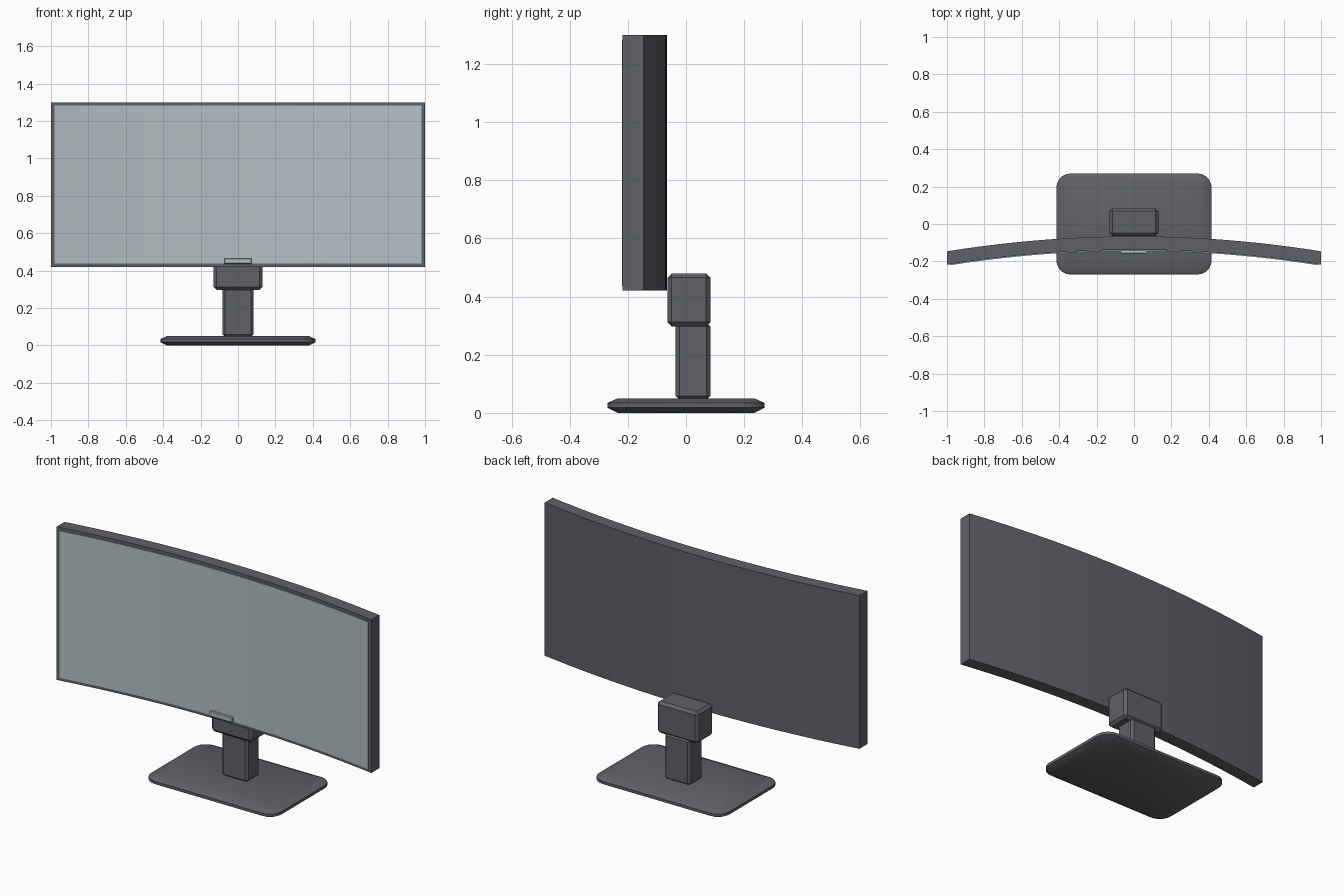
import bpy, bmesh, math

cube = bpy.data.objects.get("Cube")
if cube:
    bpy.data.objects.remove(cube, do_unlink=True)


def material(name, rgb):
    m = bpy.data.materials.new(name)
    m.use_nodes = True
    m.diffuse_color = (*rgb, 1)
    m.node_tree.nodes["Principled BSDF"].inputs["Base Color"].default_value = (*rgb, 1)
    return m


plastic = material("dark grey plastic", (0.115, 0.12, 0.135))
glass = material("pale blue grey", (0.45, 0.53, 0.56))


def finish(name, bm, mat, angle=30):
    bmesh.ops.recalc_face_normals(bm, faces=bm.faces)
    mesh = bpy.data.meshes.new(name)
    bm.to_mesh(mesh)
    bm.free()
    mesh.materials.append(mat)
    ob = bpy.data.objects.new(name, mesh)
    bpy.context.collection.objects.link(ob)
    bpy.context.view_layer.objects.active = ob
    ob.select_set(True)
    bpy.ops.object.shade_smooth_by_angle(angle=math.radians(angle))
    ob.select_set(False)
    return ob


def box(name, lo, hi, bevel, mat):
    bm = bmesh.new()
    bmesh.ops.create_cube(bm, size=1)
    for v in bm.verts:
        v.co = [(a + b) / 2 + c * (b - a) for a, b, c in zip(lo, hi, v.co)]
    if bevel:
        bmesh.ops.bevel(bm, geom=bm.edges[:], offset=bevel, segments=1, affect='EDGES')
    return finish(name, bm, mat)


def curved_panel(name, half, y0, y1, z0, z1, mat, sag=0.08, n=24):
    """Slab whose ends bow toward the viewer."""
    bm = bmesh.new()
    rings = []
    for i in range(n + 1):
        x = half * (2 * i / n - 1)
        bow = -sag * x * x
        rings.append([bm.verts.new((x, y + bow, z))
                      for y, z in ((y0, z0), (y1, z0), (y1, z1), (y0, z1))])
    for a, b in zip(rings, rings[1:]):
        for k in range(4):
            bm.faces.new((a[k], a[k - 1], b[k - 1], b[k]))
    bm.faces.new(rings[0])
    bm.faces.new(rings[-1])
    return finish(name, bm, mat)


def rounded_base(name, hx, hy, radius, levels, mat, steps=5):
    """Rounded rectangle stacked through (height, inset) levels."""
    bm = bmesh.new()
    rings = []
    for z, inset in levels:
        ring = []
        for q, (sx, sy) in enumerate(((1, 1), (-1, 1), (-1, -1), (1, -1))):
            for s in range(steps + 1):
                t = (q + s / steps) * math.pi / 2
                r = radius - inset
                ring.append(bm.verts.new((sx * (hx - radius) + r * math.cos(t),
                                          sy * (hy - radius) + r * math.sin(t), z)))
        rings.append(ring)
    for a, b in zip(rings, rings[1:]):
        for k in range(len(a)):
            bm.faces.new((a[k - 1], a[k], b[k], b[k - 1]))
    bm.faces.new(rings[0])
    bm.faces.new(rings[-1])
    return finish(name, bm, mat, 50)


# Stand
rounded_base("stand_base", 0.415, 0.27, 0.075,
             [(0, 0.035), (0.018, 0), (0.034, 0), (0.05, 0.035)], plastic)
box("stand_column", (-0.082, -0.036, 0.045), (0.082, 0.084, 0.31), 0.013, plastic)
box("stand_head", (-0.13, -0.064, 0.297), (0.13, 0.084, 0.48), 0.015, plastic)

# Display
curved_panel("display_housing", 1.0, -0.138, -0.066, 0.42, 1.3, plastic)
curved_panel("display_screen", 0.98, -0.143, -0.136, 0.437, 1.282, glass)

# Small light plate on the lower bezel
box("bezel_plate", (-0.073, -0.158, 0.436), (0.073, -0.14, 0.466), 0.004, glass)
